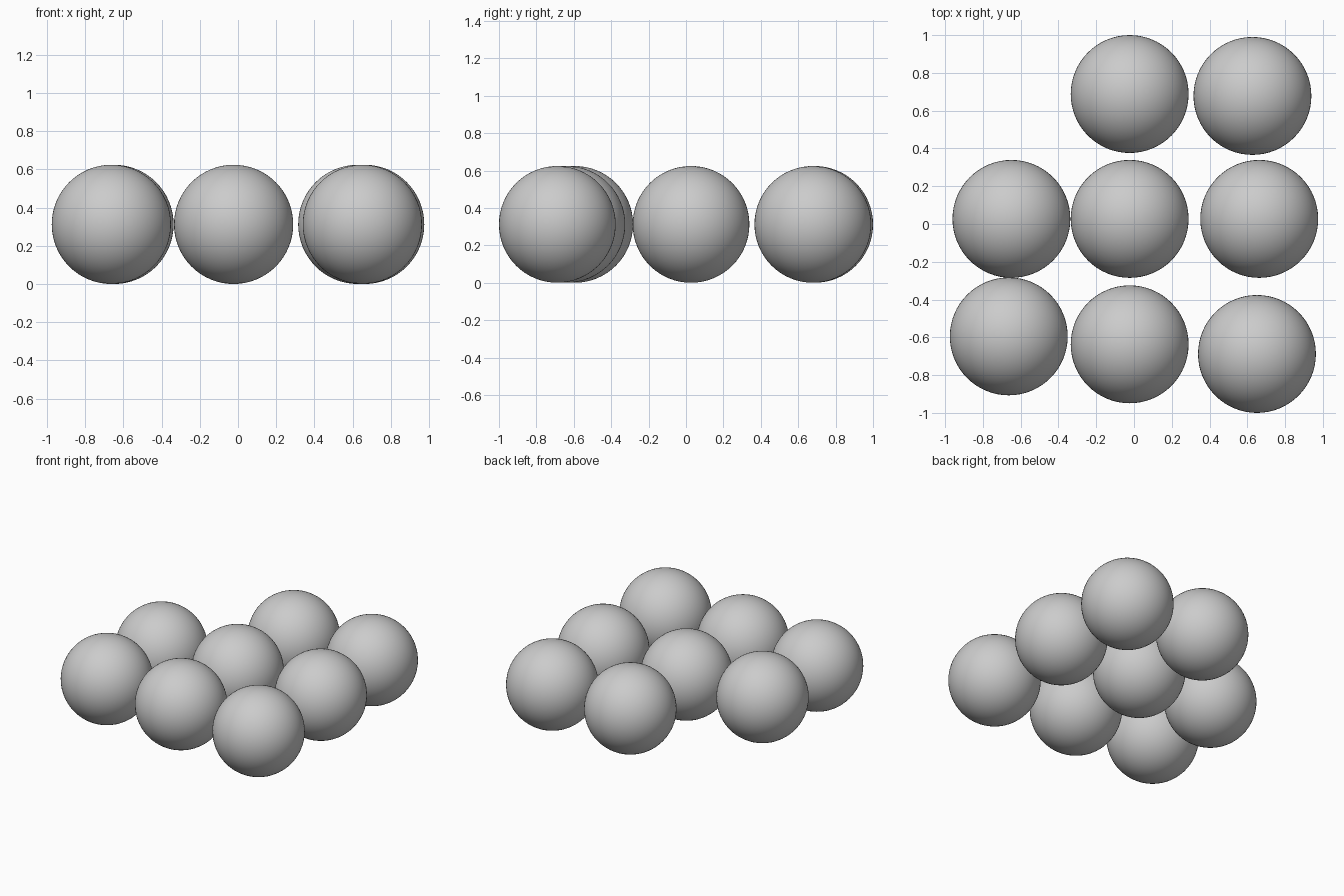
import bpy

if "Cube" in bpy.data.objects:
    bpy.data.objects.remove(bpy.data.objects["Cube"])

RADIUS = 0.312

# One grey for every ball
grey = bpy.data.materials.new("grey")
grey.diffuse_color = (0.6, 0.6, 0.6, 1)
grey.use_nodes = True
grey.node_tree.nodes["Principled BSDF"].inputs["Base Color"].default_value = grey.diffuse_color

# Ball centres on the ground: back, middle and front rows
rows = {
    "back": [(-0.023, 0.688), (0.627, 0.678)],
    "middle": [(-0.649, 0.027), (-0.023, 0.027), (0.663, 0.027)],
    "front": [(-0.663, -0.595), (-0.023, -0.637), (0.651, -0.688)],
}


def add_ball(name, x, y):
    bpy.ops.mesh.primitive_uv_sphere_add(
        segments=64, ring_count=32, radius=RADIUS, location=(x, y, RADIUS))
    ball = bpy.context.object
    ball.name = name
    ball.data.materials.append(grey)
    bpy.ops.object.shade_smooth()


# Loose grid of smooth balls, one corner left empty
for row, centres in rows.items():
    for i, (x, y) in enumerate(centres, 1):
        add_ball(f"{row}_ball_{i}", x, y)
